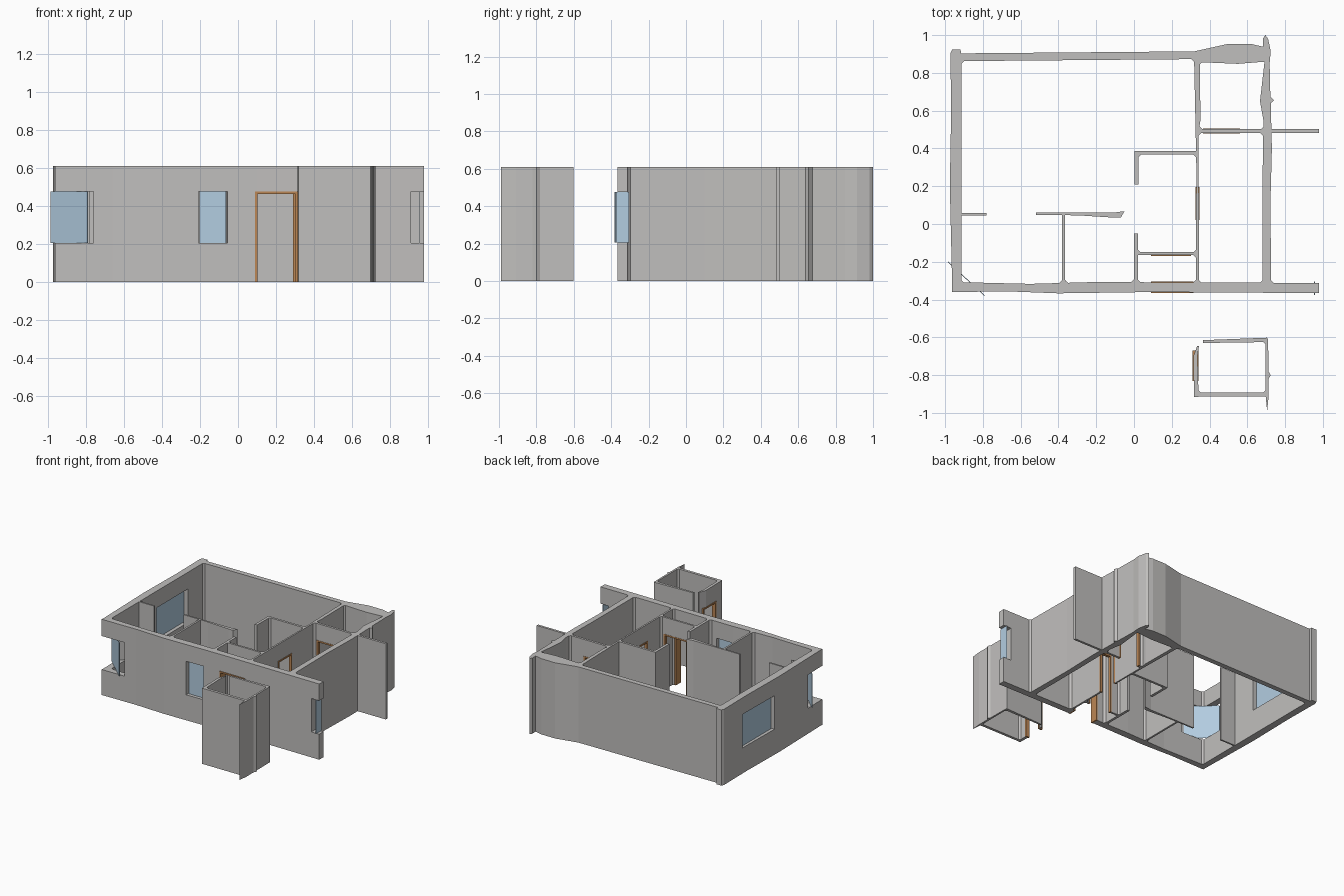
import bpy, bmesh, math
from mathutils import Matrix, Vector

cube = bpy.data.objects.get("Cube")
if cube:
    bpy.data.objects.remove(cube, do_unlink=True)

WALL_H = 0.61
SILL, HEAD = 0.205, 0.475


def material(name, color):
    m = bpy.data.materials.new(name)
    m.use_nodes = True
    m.diffuse_color = (*color, 1)
    bsdf = next(n for n in m.node_tree.nodes if n.type == 'BSDF_PRINCIPLED')
    bsdf.inputs["Base Color"].default_value = (*color, 1)
    return m


PLASTER = material("grey plaster", (0.53, 0.52, 0.51))
GLASS = material("pale blue glass", (0.45, 0.61, 0.75))
WOOD = material("brown wood", (0.50, 0.24, 0.09))


def prism(bm, points, z0=0.0, z1=WALL_H):
    """Extrude a plan outline between two heights."""
    low = [bm.verts.new((x, y, z0)) for x, y in points]
    high = [bm.verts.new((x, y, z1)) for x, y in points]
    n = len(points)
    bm.faces.new(low[::-1])
    bm.faces.new(high)
    for i in range(n):
        j = (i + 1) % n
        bm.faces.new((low[i], low[j], high[j], high[i]))


def rect(x0, x1, y0, y1):
    return [(x0, y0), (x1, y0), (x1, y1), (x0, y1)]


def finish(bm, name, mat):
    bmesh.ops.recalc_face_normals(bm, faces=bm.faces)
    mesh = bpy.data.meshes.new(name)
    bm.to_mesh(mesh)
    bm.free()
    mesh.materials.append(mat)
    obj = bpy.data.objects.new(name, mesh)
    bpy.context.collection.objects.link(obj)
    return obj


def walls(name, outlines):
    bm = bmesh.new()
    for outline in outlines:
        prism(bm, outline)
    return finish(bm, name, PLASTER)


def corner(x, y, sx, sy, r=0.022):
    """Small fill in an inner corner; sx, sy point into the room."""
    e = 0.008
    return [(x - e * sx, y - e * sy), (x + r * sx, y - e * sy),
            (x + r * sx * 0.3, y + r * sy * 0.3), (x - e * sx, y + r * sy)]


# Main house plan: straight walls
house = [rect(*r) for r in (
    (-0.38, -0.365, -0.33, 0.05),
    (0.0, 0.021, -0.33, -0.05), (0.01, 0.335, -0.165, -0.149),
    (0.002, 0.024, 0.21, 0.38), (0.003, 0.335, 0.367, 0.386),
    (-0.93, -0.78, 0.045, 0.058), (0.335, 0.98, 0.483, 0.502),
)]
# Outer walls and uneven partitions
house += [
    [(-0.963, -0.36), (-0.66, -0.357), (-0.4, -0.367), (0.1, -0.36), (0.98, -0.366),
     (0.98, -0.312), (0.35, -0.31), (-0.2, -0.307), (-0.55, -0.317), (-0.962, -0.307)],
    [(-0.962, -0.355), (-0.914, -0.35), (-0.913, 0.87), (-0.918, 0.925),
     (-0.962, 0.925), (-0.972, 0.905), (-0.968, 0.6), (-0.975, 0.2)],
    [(-0.95, 0.862), (0.33, 0.873), (0.36, 0.856), (0.55, 0.848), (0.7, 0.86),
     (0.7, 0.935), (0.62, 0.953), (0.5, 0.954), (0.32, 0.914), (-0.95, 0.903)],
    [(0.68, -0.34), (0.727, -0.34), (0.722, 0.1), (0.73, 0.4), (0.724, 0.64),
     (0.742, 0.655), (0.722, 0.675), (0.718, 0.85), (0.724, 0.915), (0.71, 0.98),
     (0.695, 1.0), (0.682, 0.98), (0.69, 0.85), (0.667, 0.65), (0.685, 0.55), (0.68, 0.2)],
    [(0.328, -0.33), (0.344, -0.33), (0.342, 0.49), (0.352, 0.55), (0.348, 0.88),
     (0.318, 0.88), (0.325, 0.55), (0.33, 0.3)],
    [(-0.52, 0.048), (-0.3, 0.046), (-0.11, 0.034), (-0.07, 0.034), (-0.05, 0.068),
     (-0.11, 0.06), (-0.52, 0.06)],
]
# Thickened inner corners
house += [corner(*c) for c in (
    (-0.914, -0.31, 1, 1), (-0.38, -0.311, -1, 1), (-0.365, -0.31, 1, 1),
    (0.0, -0.307, -1, 1), (0.021, -0.308, 1, 1), (0.328, -0.309, -1, 1),
    (0.344, -0.31, 1, 1), (0.68, -0.311, -1, 1), (0.726, -0.311, 1, 1),
    (0.329, 0.367, -1, -1), (0.024, 0.367, 1, -1), (0.343, 0.483, 1, -1),
    (0.348, 0.502, 1, 1), (0.681, 0.483, -1, -1), (0.685, 0.502, -1, 1),
    (0.349, 0.859, 1, -1), (0.319, 0.872, -1, -1), (-0.913, 0.863, 1, -1),
    (0.329, -0.149, -1, 1), (0.329, -0.165, -1, -1), (0.021, -0.149, 1, 1),
)]
house_walls = walls("house_walls", house)

# Detached small room
annex_walls = walls("annex_walls", [
    [(0.318, -0.915), (0.342, -0.915), (0.336, -0.7), (0.344, -0.645),
     (0.335, -0.645), (0.314, -0.7)],
    rect(0.32, 0.705, -0.914, -0.892),
    [(0.697, -0.91), (0.705, -0.99), (0.713, -0.91), (0.712, -0.82), (0.724, -0.8),
     (0.712, -0.78), (0.71, -0.604), (0.697, -0.61)],
    [(0.366, -0.63), (0.705, -0.625), (0.705, -0.602), (0.6, -0.606), (0.366, -0.615)],
    corner(0.34, -0.892, 1, 1), corner(0.698, -0.892, -1, 1), corner(0.698, -0.626, -1, -1),
])

# Doorways: name, runs along y, span start, span end, wall faces
DOORS = (
    ("entrance", False, 0.09, 0.315, -0.366, -0.305),
    ("bathroom", False, 0.09, 0.302, -0.17, -0.147),
    ("hall", True, 0.02, 0.195, 0.325, 0.347),
    ("bedroom", False, 0.365, 0.56, 0.48, 0.505),
    ("annex", True, -0.83, -0.67, 0.311, 0.342),
)


def span(along_y, a0, a1, c0, c1):
    return rect(c0, c1, a0, a1) if along_y else rect(a0, a1, c0, c1)


def door_frame(name, along_y, a0, a1, c0, c1, w=0.012):
    bm = bmesh.new()
    prism(bm, span(along_y, a0, a0 + w, c0, c1), 0, HEAD)
    prism(bm, span(along_y, a1 - w, a1, c0, c1), 0, HEAD)
    prism(bm, span(along_y, a0 + w, a1 - w, c0, c1), HEAD - w, HEAD)
    finish(bm, name + "_door_frame", WOOD)


# Windows: name, pane centre, pane length, angle, opening half depth
corner_angle = math.atan2(-0.18, 0.195)
WINDOWS = (
    ("front_window", (-0.132, -0.335), 0.14, 0, 0.06),
    ("side_window", (-0.945, 0.465), 0.39, math.pi / 2, 0.06),
    ("corner_window", (-0.888, -0.29), 0.265, corner_angle, 0.14),
    ("end_window", (0.955, -0.34), 0.07, math.pi / 2, 0.045),
)


def turned(centre, length, angle, depth):
    rot = Matrix.Rotation(angle, 2)
    return [tuple(Vector(centre) + rot @ Vector((x, y)))
            for x, y in rect(-length / 2, length / 2, -depth, depth)]


# Frames, panes and the openings behind them
cut = bmesh.new()
for name, along_y, a0, a1, c0, c1 in DOORS:
    door_frame(name, along_y, a0, a1, c0, c1)
    prism(cut, span(along_y, a0, a1, c0 - 0.02, c1 + 0.02), -0.1, HEAD)
for name, centre, length, angle, depth in WINDOWS:
    bm = bmesh.new()
    prism(bm, turned(centre, length, angle, 0.002), SILL, HEAD)
    finish(bm, name + "_pane", GLASS)
    prism(cut, turned(centre, length + 0.012, angle, depth), SILL, HEAD)
cutter = finish(cut, "opening_cutter", PLASTER)
cutter.hide_render = True

for obj in (house_walls, annex_walls):
    mod = obj.modifiers.new("openings", 'BOOLEAN')
    mod.operation = 'DIFFERENCE'
    mod.solver = 'EXACT'
    mod.use_self = True
    mod.object = cutter
    bpy.context.view_layer.update()
    result = bpy.data.meshes.new_from_object(
        obj.evaluated_get(bpy.context.evaluated_depsgraph_get()))
    obj.modifiers.clear()
    obj.data = result
bpy.data.objects.remove(cutter, do_unlink=True)
